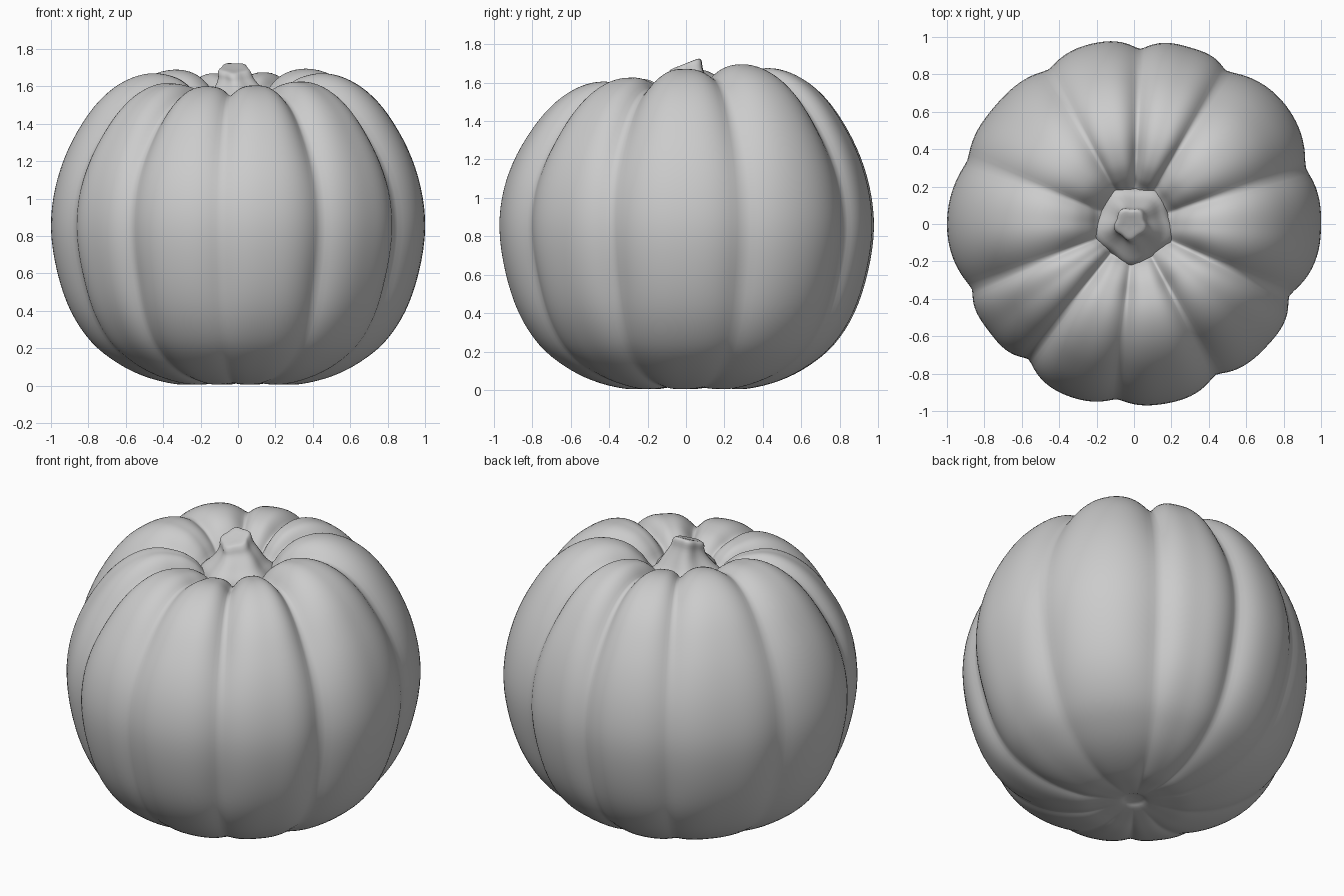
import bpy
import math
from mathutils import Vector

if "Cube" in bpy.data.objects:
    bpy.data.objects.remove(bpy.data.objects["Cube"])

# groove angle (deg), groove depth, then the following lobe's radius and crest height
LOBES = [(18, .05, 1.03, 1.695), (59, .055, .99, 1.675), (88, .055, .99, 1.67),
         (119, .04, .975, 1.69), (159, .035, 1.0, 1.67), (202, .05, .965, 1.615),
         (232, .06, .985, 1.60), (264.5, .04, .975, 1.605), (298.5, .055, .965, 1.625),
         (335, .07, 1.0, 1.67)]

# ridge profile (radius, z) from blossom end to stem cavity
PROFILE = [(0, .045), (.05, .04), (.09, .026), (.2, .013), (.33, .008), (.5, .05), (.65, .125),
           (.785, .235), (.895, .40), (.967, .61), (1, .84), (.977, 1.06), (.908, 1.27),
           (.80, 1.46), (.69, 1.582), (.57, 1.655), (.45, 1.68), (.33, 1.655),
           (.245, 1.59), (.19, 1.515), (.13, 1.48), (0, 1.47)]


def smooth(x):
    x = max(0, min(1, x))
    return x * x * (3 - 2 * x)


def spline(pts, steps):
    """Catmull-Rom resampling of a profile."""
    p = [Vector(q) for q in pts]
    p = [2 * p[0] - p[1]] + p + [2 * p[-1] - p[-2]]
    out = []
    for i in range(1, len(p) - 2):
        a, b, c, d = p[i - 1:i + 3]
        for k in range(steps):
            t = k / steps
            out.append(.5 * (2 * b + (c - a) * t + (2 * a - 5 * b + 4 * c - d) * t * t
                             + (3 * b - a - 3 * c + d) * t ** 3))
    return out + [p[-2]]


def loft(name, rings, bottom, top, angle):
    """Skin a stack of equal closed rings and close both ends to a point."""
    n, m = len(rings[0]), len(rings)
    verts = [v for r in rings for v in r] + [bottom, top]
    faces = []
    for j in range(n):
        k = (j + 1) % n
        faces += [(i * n + j, i * n + k, i * n + n + k, i * n + n + j) for i in range(m - 1)]
        faces += [(n * m, k, j), (n * m + 1, n * (m - 1) + j, n * (m - 1) + k)]
    me = bpy.data.meshes.new(name)
    me.from_pydata(verts, [], faces)
    ob = bpy.data.objects.new(name, me)
    bpy.context.collection.objects.link(ob)
    bpy.ops.object.select_all(action='DESELECT')
    ob.select_set(True)
    bpy.context.view_layer.objects.active = ob
    bpy.ops.object.shade_smooth_by_angle(angle=math.radians(angle))
    return ob


# columns round the pumpkin: (angle, radius, crest height, groove depth)
SEG = 20
columns = []
for i, (ang, depth, rad, top) in enumerate(LOBES):
    prev, nxt = LOBES[i - 1], LOBES[(i + 1) % len(LOBES)]
    span = (nxt[0] - ang) % 360
    for k in range(SEG):
        u = 2 * k / SEG - 1
        other, d = (prev, depth) if u < 0 else (nxt, nxt[1])
        w = smooth(abs(u)) / 2
        # rounded groove floor
        v = 1.04 - math.sqrt((1 - abs(u)) ** 2 + .0049)
        columns.append((math.radians(ang + span * k / SEG),
                        rad + (other[2] - rad) * w, top + (other[3] - top) * w,
                        d * max(0, v) ** 3))

# pumpkin body
prof = spline(PROFILE, 4)
rings = []
for i in range(1, len(prof) - 1):
    r, z = prof[i]
    tan = (prof[i + 1] - prof[i - 1]).normalized()
    nr, nz = tan.y, -tan.x
    gain = (.3 + .75 * smooth(z / .6) + .4 * smooth((z - 1) / .6)) * smooth((r - .08) / .3)
    ring = []
    for a, rad, top, d in columns:
        rr = r * rad - nr * d * gain
        zz = z - nz * d * gain + (top - 1.68) * smooth((z - .8) / .85) * smooth(r / .4)
        ring.append((rr * math.cos(a), rr * math.sin(a), zz))
    rings.append(ring)
loft("pumpkin_body", rings, (0, 0, prof[0].y), (0, 0, prof[-1].y), 180)

# five-ridged stem with a slanted cut top: (radius, z, x shift, slant)
STEM = [(.215, 1.465, 0, 0), (.195, 1.51, 0, 0), (.155, 1.55, 0, 0), (.118, 1.60, .0, .1),
        (.092, 1.645, -.01, .25), (.085, 1.68, -.018, .36), (.072, 1.698, -.02, .38),
        (.04, 1.70, -.02, .4)]
stem = []
for r, z, sx, slant in spline(STEM, 3):
    ring = []
    for j in range(40):
        a = 2 * math.pi * j / 40
        q = r * (1 + .08 * math.cos(5 * (a - math.radians(52))))
        x, y = q * math.cos(a), q * math.sin(a)
        ring.append((x + sx, y, z + slant * y))
    stem.append(ring)
loft("stem", stem, (0, 0, 1.45), (-.02, 0, 1.695), 40)
